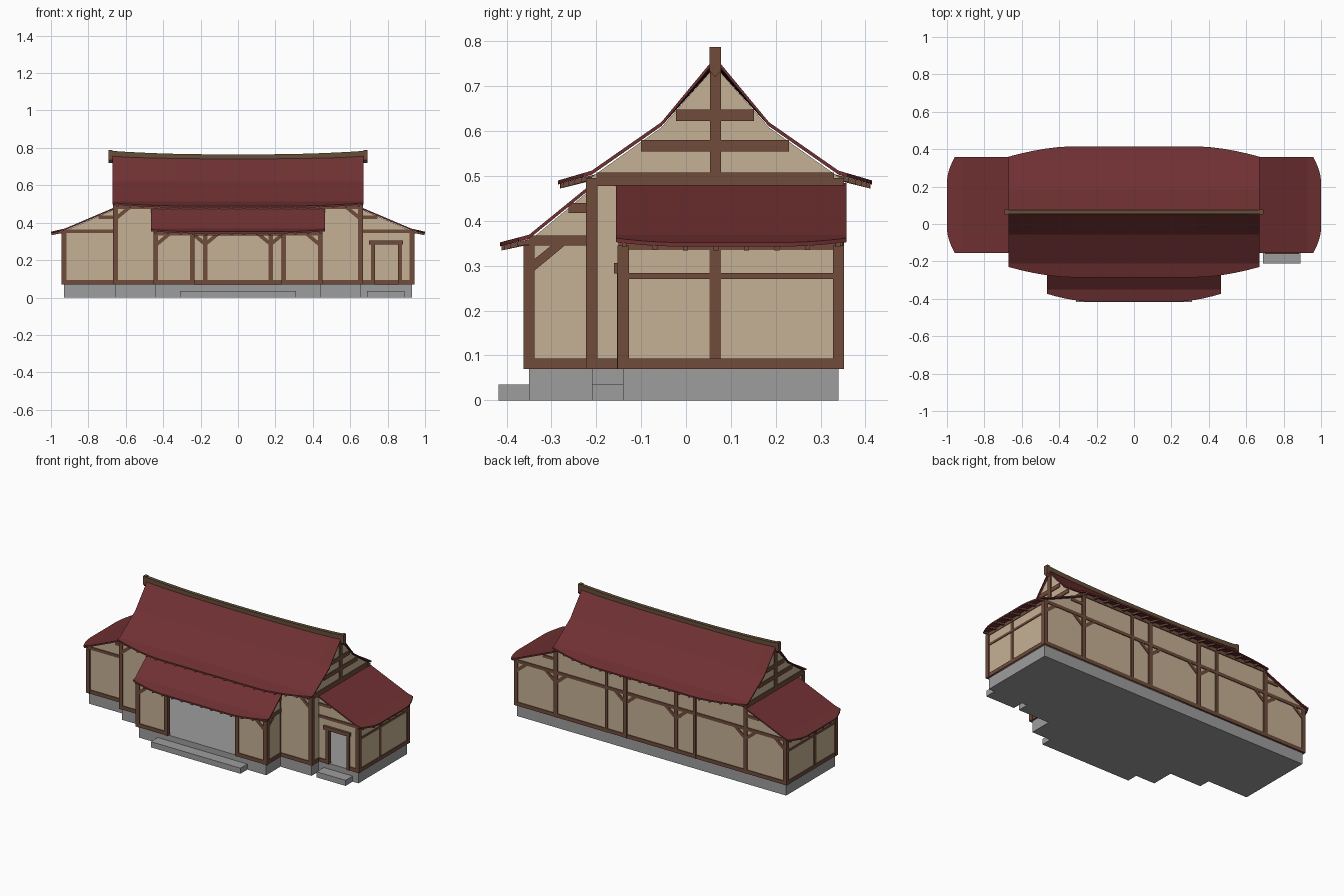
import bpy, bmesh, math
from mathutils import Vector

if "Cube" in bpy.data.objects:
    bpy.data.objects.remove(bpy.data.objects["Cube"])


def material(name, rgb):
    m = bpy.data.materials.new(name)
    m.diffuse_color = (*rgb, 1)
    m.use_nodes = True
    m.node_tree.nodes["Principled BSDF"].inputs["Base Color"].default_value = m.diffuse_color
    return m


RED = material("roof red", (0.160, 0.030, 0.032))
BROWN = material("timber brown", (0.160, 0.072, 0.044))
OLIVE = material("ridge brown", (0.130, 0.078, 0.042))
PLASTER = material("beige plaster", (0.560, 0.440, 0.300))
STONE = material("grey stone", (0.340, 0.340, 0.340))


def finish(name, bm, mat):
    bmesh.ops.recalc_face_normals(bm, faces=bm.faces)
    me = bpy.data.meshes.new(name)
    bm.to_mesh(me)
    bm.free()
    me.materials.append(mat)
    ob = bpy.data.objects.new(name, me)
    bpy.context.collection.objects.link(ob)
    return ob


def prism(bm, pts, put, a, b):
    """Extrude a 2D outline from depth a to b; put(u, v, depth) gives 3D."""
    lo = [bm.verts.new(put(u, v, a)) for u, v in pts]
    hi = [bm.verts.new(put(u, v, b)) for u, v in pts]
    bm.faces.new(lo[::-1])
    bm.faces.new(hi)
    n = len(pts)
    for i in range(n):
        j = (i + 1) % n
        bm.faces.new((lo[i], lo[j], hi[j], hi[i]))


def on_x(u, v, d): return (d, u, v)
def on_y(u, v, d): return (u, d, v)
def on_z(u, v, d): return (u, v, d)


def panel(bm, pts, put, pos, t=0.012):
    prism(bm, pts, put, pos - t / 2, pos + t / 2)


def rect(u0, u1, v0, v1):
    return [(u0, v0), (u1, v0), (u1, v1), (u0, v1)]


def box(bm, x0, x1, y0, y1, z0, z1):
    prism(bm, rect(x0, x1, y0, y1), on_z, z0, z1)


def flip(pts, s):
    return [(s * u, v) for u, v in pts]


# ---- stone foundation and steps
half = [(0.44, -0.35), (0.44, -0.21), (0.655, -0.21), (0.655, -0.14), (0.93, -0.14), (0.93, 0.34)]
bm = bmesh.new()
prism(bm, half + flip(half, -1)[::-1], on_z, 0, 0.07)
finish("foundation", bm, STONE)
bm = bmesh.new()
box(bm, -0.31, 0.31, -0.418, -0.35, 0, 0.035)
box(bm, 0.69, 0.89, -0.21, -0.14, 0, 0.035)
finish("steps", bm, STONE)

# ---- plaster walls
bm = bmesh.new()
back = [(0.93, 0.07), (0.93, 0.355), (0.655, 0.474), (0.655, 0.495)]
panel(bm, back + flip(back, -1)[::-1], on_y, 0.34)
wing = [(0.655, 0.07), (0.93, 0.07), (0.93, 0.355), (0.655, 0.474)]
door = wing[:1] + [(0.72, 0.07), (0.72, 0.285), (0.868, 0.285), (0.868, 0.07)] + wing[1:]
panel(bm, door, on_y, -0.14)
panel(bm, flip(wing, -1), on_y, -0.14)
porch_side = [(-0.21, 0.07), (-0.35, 0.07), (-0.35, 0.355), (-0.21, 0.472)]
gable = [(-0.21, 0.475), (0.34, 0.475), (0.34, 0.498), (0.185, 0.608),
         (0.065, 0.745), (-0.055, 0.608), (-0.21, 0.498)]
for s in (-1, 1):
    panel(bm, flip(rect(0.44, 0.655, 0.07, 0.495), s), on_y, -0.21)
    panel(bm, flip(rect(0.245, 0.44, 0.07, 0.345), s), on_y, -0.35)
    panel(bm, rect(-0.14, 0.34, 0.07, 0.352), on_x, s * 0.93)
    panel(bm, rect(-0.21, -0.14, 0.07, 0.49), on_x, s * 0.655)
    panel(bm, porch_side, on_x, s * 0.44)
    panel(bm, gable, on_x, s * 0.655)
finish("walls", bm, PLASTER)

# ---- upright posts
T = 0.025
bm = bmesh.new()


def post(x, y, top, w=T):
    for s in (-1, 1):
        prism(bm, rect(s * x - w / 2, s * x + w / 2, y - T / 2, y + T / 2), on_z, 0.07, top)


for x, y, top in ((0.93, 0.34, 0.345), (0.93, -0.14, 0.345), (0.655, 0.34, 0.495), (0.655, -0.21, 0.495),
                  (0.44, -0.35, 0.345), (0.245, -0.35, 0.345), (0.175, 0.34, 0.495)):
    post(x, y, top)
post(0.305, 0.34, 0.495, 0.018)
post(0.44, -0.21, 0.48, 0.02)
post(0.93, 0.065, 0.34, 0.014)
for s in (-1, 1):   # gable king post
    panel(bm, rect(0.053, 0.078, 0.48, 0.742), on_x, s * 0.655, T)
finish("posts", bm, BROWN)

# ---- horizontal beams
bm = bmesh.new()
for z0, z1, x in ((0.07, 0.093, 0.94), (0.338, 0.358, 0.93), (0.478, 0.5, 0.66)):
    panel(bm, rect(-x, x, z0, z1), on_y, 0.34, 0.022)
panel(bm, rect(-0.66, 0.66, 0.473, 0.498), on_y, -0.21, 0.022)
panel(bm, rect(-0.44, 0.44, 0.332, 0.353), on_y, -0.35, 0.022)
for s in (-1, 1):
    right = s == 1
    # sills
    for u0, u1 in (((0.655, 0.72), (0.868, 0.94)) if right else ((0.655, 0.94),)):
        panel(bm, flip(rect(u0, u1, 0.07, 0.093), s), on_y, -0.14, 0.022)
    panel(bm, flip(rect(0.44, 0.655, 0.07, 0.093), s), on_y, -0.21, 0.022)
    panel(bm, flip(rect(0.245, 0.44, 0.07, 0.093), s), on_y, -0.35, 0.022)
    for x, y0, y1 in ((0.93, -0.14, 0.34), (0.655, -0.21, -0.14), (0.44, -0.35, -0.21)):
        panel(bm, rect(y0, y1, 0.07, 0.093), on_x, s * x, 0.022)
    # wing rails and plates
    panel(bm, flip(rect(0.655, 0.93, 0.345, 0.363), s), on_y, -0.14, 0.022)
    for y in (-0.14, 0.34):
        panel(bm, flip(rect(0.655, 0.745, 0.42, 0.438), s), on_y, y, 0.022)
    panel(bm, rect(-0.14, 0.34, 0.27, 0.284), on_x, s * 0.93, 0.02)
    panel(bm, rect(-0.15, 0.35, 0.335, 0.355), on_x, s * 0.928, 0.022)
    # porch side rails
    panel(bm, rect(-0.35, -0.21, 0.345, 0.367), on_x, s * 0.44, 0.022)
    panel(bm, rect(-0.262, -0.21, 0.418, 0.44), on_x, s * 0.44, 0.022)
    # gable rails
    for z0, z1, w in ((0.478, 0.508, 0.265), (0.555, 0.58, 0.165), (0.623, 0.648, 0.087)):
        panel(bm, rect(0.065 - w, 0.065 + w, z0, z1), on_x, s * 0.655, 0.022)
finish("beams", bm, BROWN)

# ---- side door frame
bm = bmesh.new()
for x in (0.722, 0.866):
    panel(bm, rect(x - 0.01, x + 0.01, 0.07, 0.285), on_y, -0.14, 0.028)
panel(bm, rect(0.70, 0.882, 0.283, 0.306), on_y, -0.142, 0.036)
finish("door_frame", bm, BROWN)

# ---- diagonal braces
bm = bmesh.new()


def brace(put, pos, u, top, d):
    """Brace from a post at u, rising to height top in direction d."""
    pts = [(u, top - 0.068), (u, top - 0.042), (u + d * 0.052, top), (u + d * 0.082, top)]
    panel(bm, pts, put, pos, 0.02)


for s in (-1, 1):
    for x, dirs in ((0.93, (-1,)), (0.655, (-1, 1)), (0.175, (-1, 1))):
        for d in dirs:
            brace(on_y, 0.34, s * x, 0.34, s * d)
    brace(on_y, -0.35, s * 0.44, 0.335, -s)
    brace(on_y, -0.21, s * 0.655, 0.476, -s)
    brace(on_x, s * 0.44, -0.35, 0.347, 1)
finish("braces", bm, BROWN)


# ---- roof slopes with curved eaves, and rafters below
def slope(name, prof, a0, a1, put, trim, step=0.068, n=20):
    mid, hl = (a0 + a1) / 2, (a1 - a0) / 2
    (o1, z1), (o2, z2) = prof[-2:]

    def eave(a):
        k = max(0, (abs(a - mid) / hl - 0.5) / 0.5)
        t = 1 - trim * k ** 1.7 / (o2 - o1)
        return o1 + (o2 - o1) * t, z1 + (z2 - z1) * t

    bm = bmesh.new()
    rows = []
    for i in range(n + 1):
        a = a0 + (a1 - a0) * i / n
        sag = -0.012 * (1 - ((a - mid) / hl) ** 2) if len(prof) == 4 else 0
        pts = [(prof[0][0], prof[0][1] + sag)] + prof[1:-1] + [eave(a)]
        top = [bm.verts.new(put(a, o, z)) for o, z in pts]
        low = [bm.verts.new(put(a, o, z - 0.009)) for o, z in reversed(pts)]
        rows.append(top + low)
    m = len(rows[0])
    for r, q in zip(rows, rows[1:]):
        for j in range(m):
            k = (j + 1) % m
            bm.faces.new((r[j], r[k], q[k], q[j]))
    for row in (rows[0], rows[-1]):
        for j in range(m // 2 - 1):
            bm.faces.new((row[j], row[j + 1], row[m - 2 - j], row[m - 1 - j]))
    finish(name, bm, RED)

    bm = bmesh.new()
    count = int((a1 - a0 - 0.02) / step)
    for i in range(count + 1):
        a = mid + (i - count / 2) * step
        o, z = eave(a)
        pts = [(o1 - 0.01, z1 - 0.008), (o - 0.004, z - 0.008), (o - 0.004, z - 0.018), (o1 - 0.01, z1 - 0.02)]
        prism(bm, pts, lambda u, v, d: put(d, u, v), a - 0.006, a + 0.006)
    finish(name + "_rafters", bm, BROWN)


main = [(0, 0.765), (0.12, 0.62), (0.275, 0.512), (0.35, 0.49)]
slope("main_roof_front", main, -0.67, 0.67, lambda a, o, z: (a, 0.065 - o, z), 0.055)
slope("main_roof_back", main, -0.67, 0.67, lambda a, o, z: (a, 0.065 + o, z), 0.055)
slope("porch_roof", [(0, 0.483), (0.14, 0.369), (0.205, 0.352)], -0.465, 0.465,
      lambda a, o, z: (a, -0.21 - o, z), 0.042)
for s, side in ((-1, "left"), (1, "right")):
    slope("wing_roof_" + side, [(0, 0.484), (0.27, 0.369), (0.345, 0.352)], -0.156, 0.358,
          lambda a, o, z, s=s: (s * (0.655 + o), a, z), 0.042)

# ---- sagging ridge beam with pointed end caps
bm = bmesh.new()
N = 16
outline = [(x, 0.765 + 0.02 * abs(x / 0.69) ** 2.5) for x in [-0.69 + 1.38 * i / N for i in range(N + 1)]]
prism(bm, outline + [(x, z - 0.028) for x, z in reversed(outline)], on_y, 0.054, 0.076)
finish("ridge_beam", bm, OLIVE)
bm = bmesh.new()
for s in (-1, 1):
    panel(bm, [(0.052, 0.788), (0.052, 0.735), (0.065, 0.72), (0.078, 0.735), (0.078, 0.788)], on_x, s * 0.682, 0.02)
finish("ridge_end_caps", bm, BROWN)
